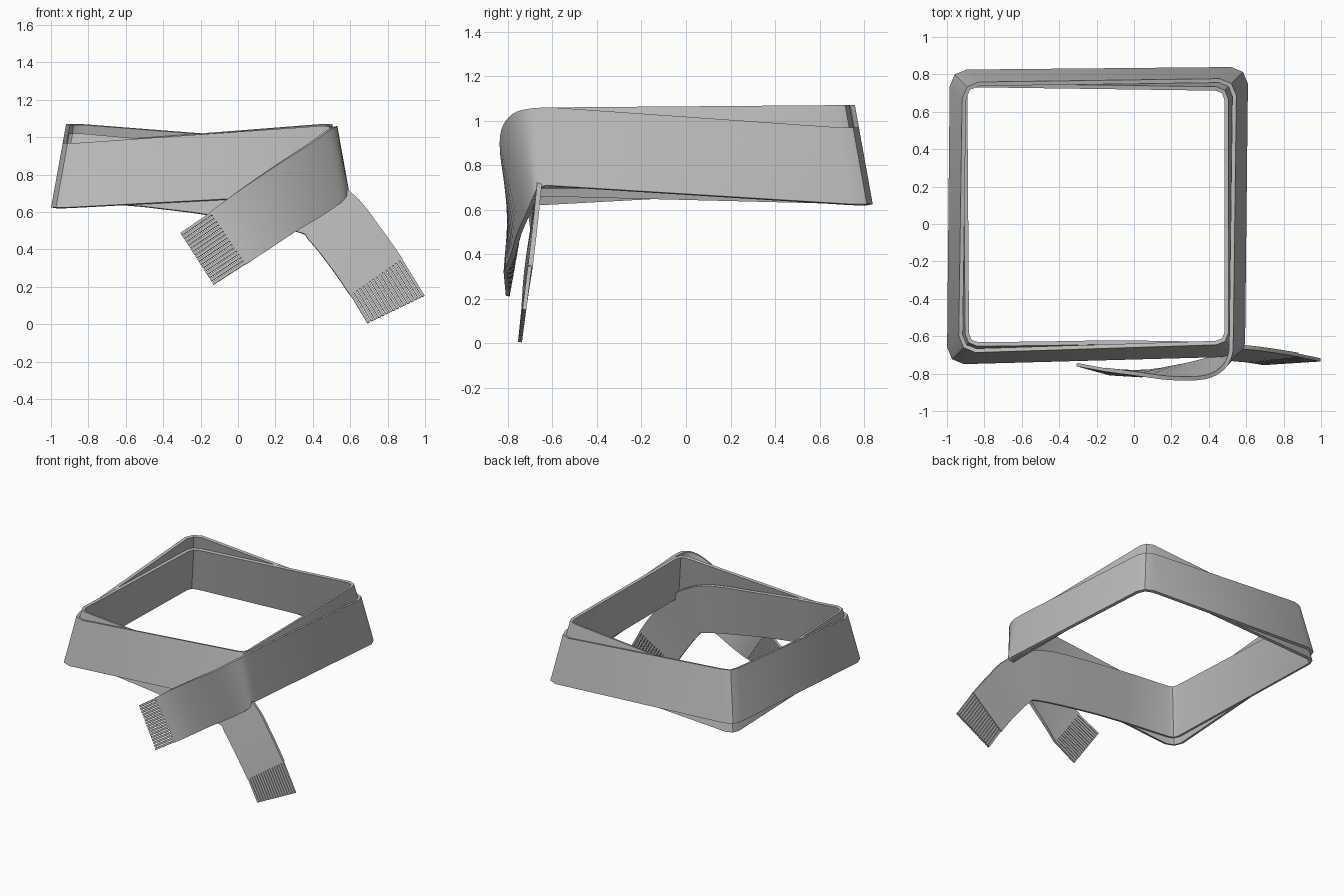
import bpy
import math
from mathutils import Vector

cube = bpy.data.objects.get("Cube")
if cube:
    bpy.data.objects.remove(cube, do_unlink=True)

THICK = 0.022
LAYER = 0.025     # inward step between the two wraps
LEAN = 0.18       # outward flare toward the bottom edge

wool = bpy.data.materials.new("grey wool")
wool.use_nodes = True
GREY = (0.5, 0.5, 0.5, 1)
wool.diffuse_color = GREY
wool.node_tree.nodes["Principled BSDF"].inputs["Base Color"].default_value = GREY


def cloth(name, strips, thickness):
    """Thick ribbons; each strip is a list of (top, bottom) stations."""
    verts, faces = [], []
    for strip in strips:
        base = len(verts)
        for top, bottom in strip:
            verts += [top, bottom]
        for i in range(len(strip) - 1):
            a = base + 2 * i
            faces.append((a + 1, a + 3, a + 2, a))
    mesh = bpy.data.meshes.new(name)
    mesh.from_pydata(verts, [], faces)
    mesh.materials.append(wool)
    obj = bpy.data.objects.new(name, mesh)
    bpy.context.collection.objects.link(obj)
    solid = obj.modifiers.new("thickness", 'SOLIDIFY')
    solid.thickness = thickness
    solid.offset = -1
    bpy.ops.object.select_all(action='DESELECT')
    obj.select_set(True)
    bpy.context.view_layer.objects.active = obj
    bpy.ops.object.modifier_apply(modifier=solid.name)
    bpy.ops.object.shade_smooth_by_angle(angle=math.radians(35))
    return obj


def corner(start, top, bottom, inset):
    """Three stations round one corner, turning a quarter from angle start."""
    stations = []
    for step in range(3):
        a = math.radians(start + 45 * step)
        mid = math.radians(start + 45)
        pair = []
        for z in (top, bottom):
            e = LEAN * (1.065 - z) - inset
            r = 0.09 - inset
            cx = 0.53 + e - r if math.cos(mid) > 0 else -0.92 - e + r
            cy = 0.76 + e - r if math.sin(mid) > 0 else -0.67 - e + r
            pair.append(Vector((cx + r * math.cos(a), cy + r * math.sin(a), z)))
        stations.append(tuple(pair))
    return stations


def smooth(points, steps=4):
    """Catmull-Rom curve through the points."""
    p = [Vector(q) for q in points]
    p = [2 * p[0] - p[1]] + p + [2 * p[-1] - p[-2]]
    out = []
    for i in range(1, len(p) - 2):
        a, b, c, d = p[i - 1:i + 3]
        for s in range(steps):
            t = s / steps
            out.append(0.5 * (2 * b + (c - a) * t + (2 * a - 5 * b + 4 * c - d) * t ** 2
                              + (3 * b - a - 3 * c + d) * t ** 3))
    return out + [p[-2]]


# Outer tail: from its fringe, up across the front and round the corner
outer_tail = list(zip(
    smooth([(-.15, -.79, .6), (0, -.81, .71), (.2, -.835, .845), (.38, -.83, .96),
            (.48, -.78, 1.03), (.525, -.7, 1.055), (.531, -.6, 1.06)]),
    smooth([(.04, -.82, .32), (.15, -.79, .39), (.3, -.76, .49), (.45, -.72, .58),
            (.55, -.69, .65), (.585, -.67, .69), (.594, -.63, .71)])))

# Two wraps round the square, alternating high and low corners
wraps = (corner(0, .97, .625, 0) + corner(90, 1.07, .7, 0) + corner(180, .97, .625, 0)
         + corner(270, 1.06, .7, LAYER)
         + corner(0, 1.07, .7, LAYER) + corner(90, .97, .63, LAYER)
         + corner(180, 1.02, .665, LAYER))

# Inner tail: along the inside of the front, then down and out
inner_tail = list(zip(
    smooth([(-.5, -.65, .99), (-.15, -.645, .95), (.3, -.65, .88), (.6, -.67, .71),
            (.76, -.69, .52), (.88, -.71, .35)]),
    smooth([(-.5, -.715, .63), (-.15, -.71, .585), (.3, -.7, .5), (.38, -.71, .45),
            (.5, -.73, .3), (.6, -.74, .155)])))

cloth("scarf_band", [outer_tail + wraps + inner_tail], THICK)


def fringe(name, first, last, count=16):
    """Narrow strands filling the space between two edge lines."""
    strands = []
    for i in range(count):
        f, g = (i + 0.12) / count, (i + 0.88) / count
        strands.append([(t.lerp(b, f), t.lerp(b, g)) for t, b in (first, last)])
    return cloth(name, strands, THICK * 0.8)


outer_end = (Vector((-.31, -.76, .49)), Vector((-.13, -.81, .21)))
inner_end = (Vector((1, -.735, .155)), Vector((.69, -.755, .005)))
fringe("outer_fringe", outer_end, outer_tail[0])
fringe("inner_fringe", inner_tail[-1], inner_end)
